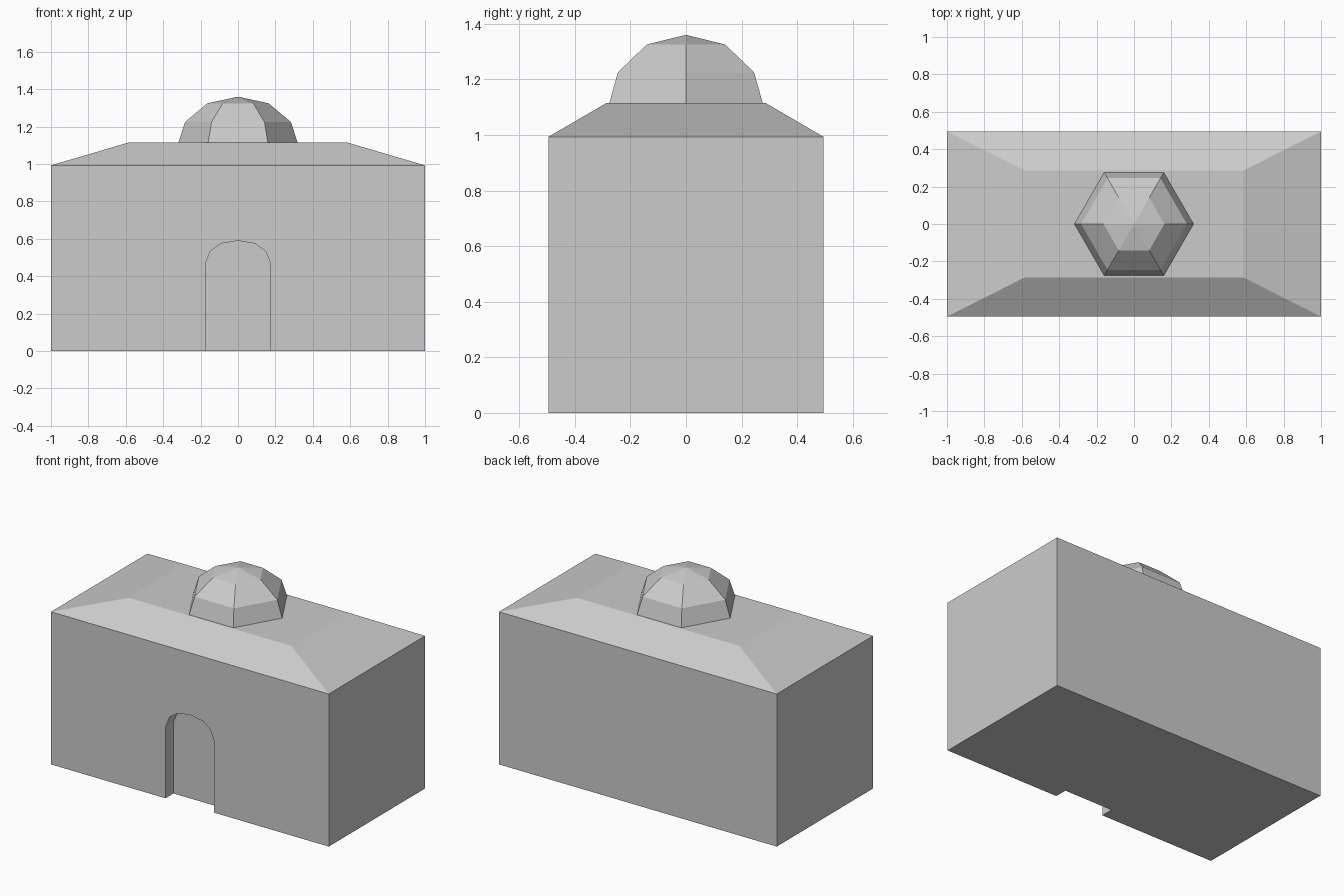
import bpy, bmesh, math

if "Cube" in bpy.data.objects:
    bpy.data.objects.remove(bpy.data.objects["Cube"])


def make_object(name, bm):
    bmesh.ops.recalc_face_normals(bm, faces=bm.faces)
    mesh = bpy.data.meshes.new(name)
    bm.to_mesh(mesh)
    bm.free()
    obj = bpy.data.objects.new(name, mesh)
    bpy.context.collection.objects.link(obj)
    return obj


def loft(name, rings, apex=None):
    """Join equal-length rings of points; close with a cap or an apex."""
    bm = bmesh.new()
    loops = [[bm.verts.new(p) for p in ring] for ring in rings]
    n = len(loops[0])
    for a, b in zip(loops, loops[1:]):
        for i in range(n):
            j = (i + 1) % n
            bm.faces.new((a[i], a[j], b[j], b[i]))
    bm.faces.new(loops[0])
    if apex:
        tip = bm.verts.new(apex)
        for i in range(n):
            bm.faces.new((loops[-1][i], loops[-1][(i + 1) % n], tip))
    else:
        bm.faces.new(loops[-1])
    return make_object(name, bm)


def rectangle(hx, hy, z):
    return [(-hx, -hy, z), (hx, -hy, z), (hx, hy, z), (-hx, hy, z)]


def hexagon(r, z):
    return [(r * math.cos(math.radians(60 * i)),
             r * math.sin(math.radians(60 * i)), z) for i in range(6)]


# Walls and sloped roof in one solid
building = loft("building", [rectangle(1, 0.495, 0),
                             rectangle(1, 0.495, 0.993),
                             rectangle(0.585, 0.286, 1.115)])

# Arched doorway recess, cut into the front wall
half = [(0.175, -0.1), (0.175, 0.465), (0.147, 0.535), (0.09, 0.575)]
outline = half + [(0, 0.59)] + [(-x, z) for x, z in reversed(half)]
cutter = loft("doorway_cutter", [[(x, y, z) for x, z in outline]
                                 for y in (-0.6, -0.413)])
cutter.hide_render = True
cut = building.modifiers.new("doorway", 'BOOLEAN')
cut.operation = 'DIFFERENCE'
cut.solver = 'EXACT'
cut.object = cutter
bpy.context.view_layer.objects.active = building
building.select_set(True)
bpy.ops.object.modifier_apply(modifier=cut.name)
bpy.data.objects.remove(cutter)

# Six-sided dome on the flat top of the roof
loft("dome", [hexagon(0.32, 1.11), hexagon(0.283, 1.225),
              hexagon(0.163, 1.325)], apex=(0, 0, 1.36))
